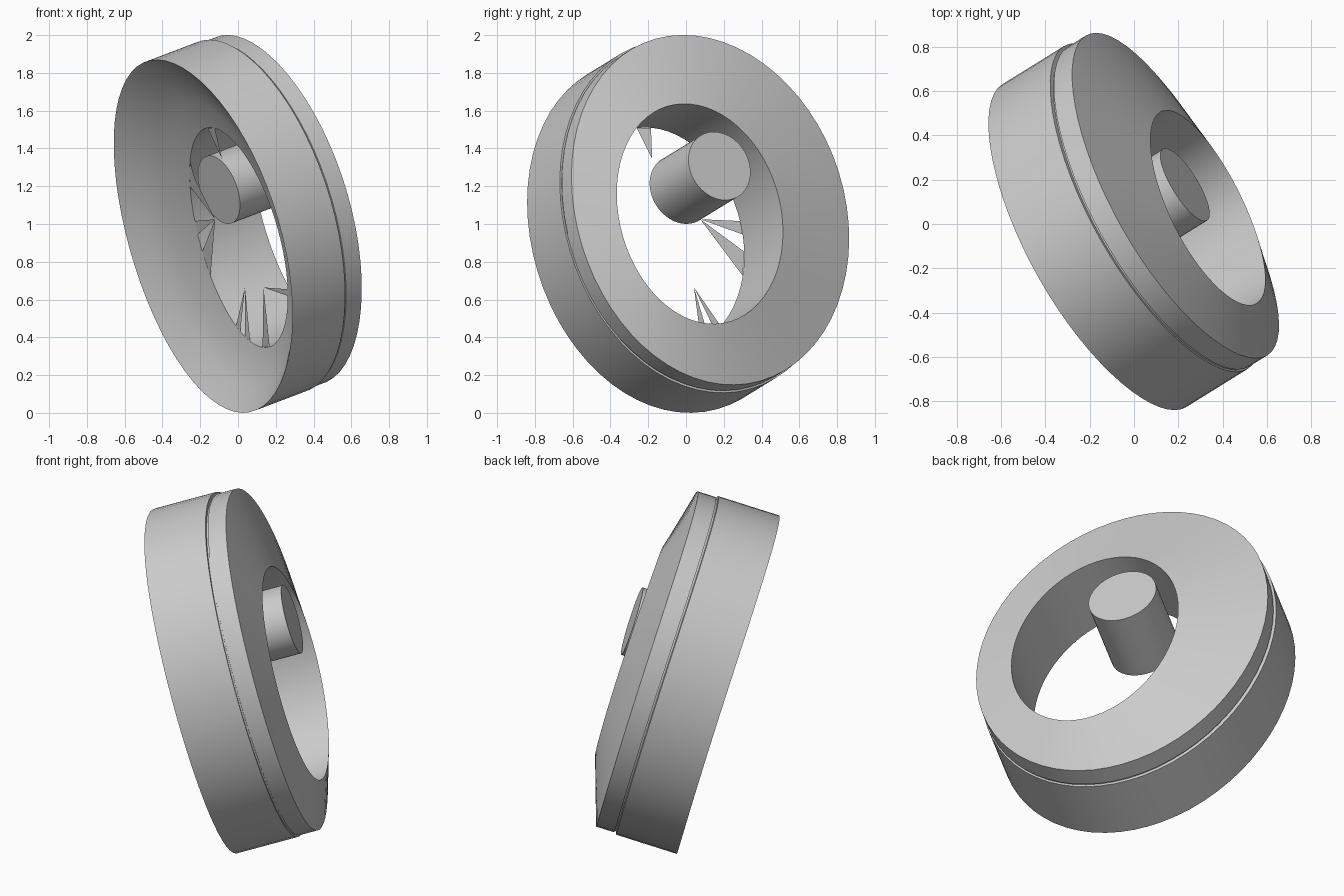
import bpy, bmesh
from math import radians, cos, sin
from mathutils import Matrix, Vector

cube = bpy.data.objects.get("Cube")
if cube:
    bpy.data.objects.remove(cube, do_unlink=True)

grey = bpy.data.materials.new("plain grey")
grey.use_nodes = True
colour = (0.6, 0.6, 0.6, 1)
grey.diffuse_color = colour
grey.node_tree.nodes["Principled BSDF"].inputs["Base Color"].default_value = colour

# Tilted frame: local z runs along the axis of the ring
axis = Vector((0.808, 0.501, 0.307)).normalized()
side = Vector((-axis.y, axis.x, 0)).normalized()
up = axis.cross(side)
frame = Matrix.Translation((-0.185, -0.105, 0.935)) @ Matrix((side, up, axis)).transposed().to_4x4()

SIDES = 64
OUTER = Vector((0.83, 0.962, 0))
HOLE = Vector((0.482, 0.605, 0))
HOLE_CENTRE = Vector((-0.123, -0.053, 0))


def oval(angle, blend, depth):
    """Point on the oval between the outer edge (0) and the hole (1); both lean and bow slightly."""
    size = OUTER.lerp(HOLE, blend)
    x, y = size.x * cos(angle), size.y * sin(angle)
    lean = x * (0.04 + 0.05 * blend) + y * 0.036 + 0.01 - 0.028 * y * y
    return Vector((x, y + 0.004, depth + lean)) + HOLE_CENTRE * blend


def finish(name, bm, smooth=True):
    bmesh.ops.recalc_face_normals(bm, faces=bm.faces)
    mesh = bpy.data.meshes.new(name)
    bm.to_mesh(mesh)
    bm.free()
    mesh.materials.append(grey)
    obj = bpy.data.objects.new(name, mesh)
    obj.matrix_world = frame
    bpy.context.collection.objects.link(obj)
    bpy.ops.object.select_all(action="DESELECT")
    obj.select_set(True)
    bpy.context.view_layer.objects.active = obj
    if smooth:
        bpy.ops.object.shade_smooth_by_angle(angle=radians(30))


def loft(name, profile):
    bm = bmesh.new()
    rings = [[bm.verts.new(oval(radians(360 * i / SIDES), *p)) for i in range(SIDES)]
             for p in profile]
    for a, b in zip(rings, rings[1:]):
        for i in range(SIDES):
            j = (i + 1) % SIDES
            bm.faces.new((a[i], a[j], b[j], b[i]))
    finish(name, bm)


# Housing: dished front, outer wall, fine groove, raised back face and the hole wall
loft("ring_housing", [
    (1, 0.13), (0.66, 0.11), (0.33, 0.07), (-0.025, 0),
    (-0.025, 0.345), (0.02, 0.346), (0.02, 0.355), (0, 0.356),
    (0, 0.458), (1, 0.539), (1, 0.13)])

# Round stub inside the hole
bm = bmesh.new()
bmesh.ops.create_cone(bm, cap_ends=True, segments=48, radius1=0.19, radius2=0.19, depth=0.41,
                      matrix=Matrix.Translation((0.021, 0.2, 0.387)))
finish("centre_stub", bm)

# Thin shards reaching inward from the hole edge: edge angles, then inner tips
stub_tip = (0.12, 0.04, 0.17)
low_tip = (0.008, -0.339, 0.17)
far_tip = (-0.28, -0.32, 0.11)
shards = [
    ((7, 0), [stub_tip]),
    ((-9, -22), [stub_tip]),
    ((26, 34, 42), [(0.21, 0.26, 0.17), stub_tip]),
    ((85, 95), [(-0.116, 0.375, 0.17)]),
    ((-60, -55), [low_tip]),
    ((-72, -66), [low_tip]),
    ((-98, -88), [far_tip]),
    ((-153, -149), [far_tip]),
]
bm = bmesh.new()
for angles, tips in shards:
    points = [oval(radians(a), 1, 0.13) for a in angles] + [Vector(t) for t in tips]
    bm.faces.new([bm.verts.new(p) for p in points])
finish("hole_shards", bm, smooth=False)
